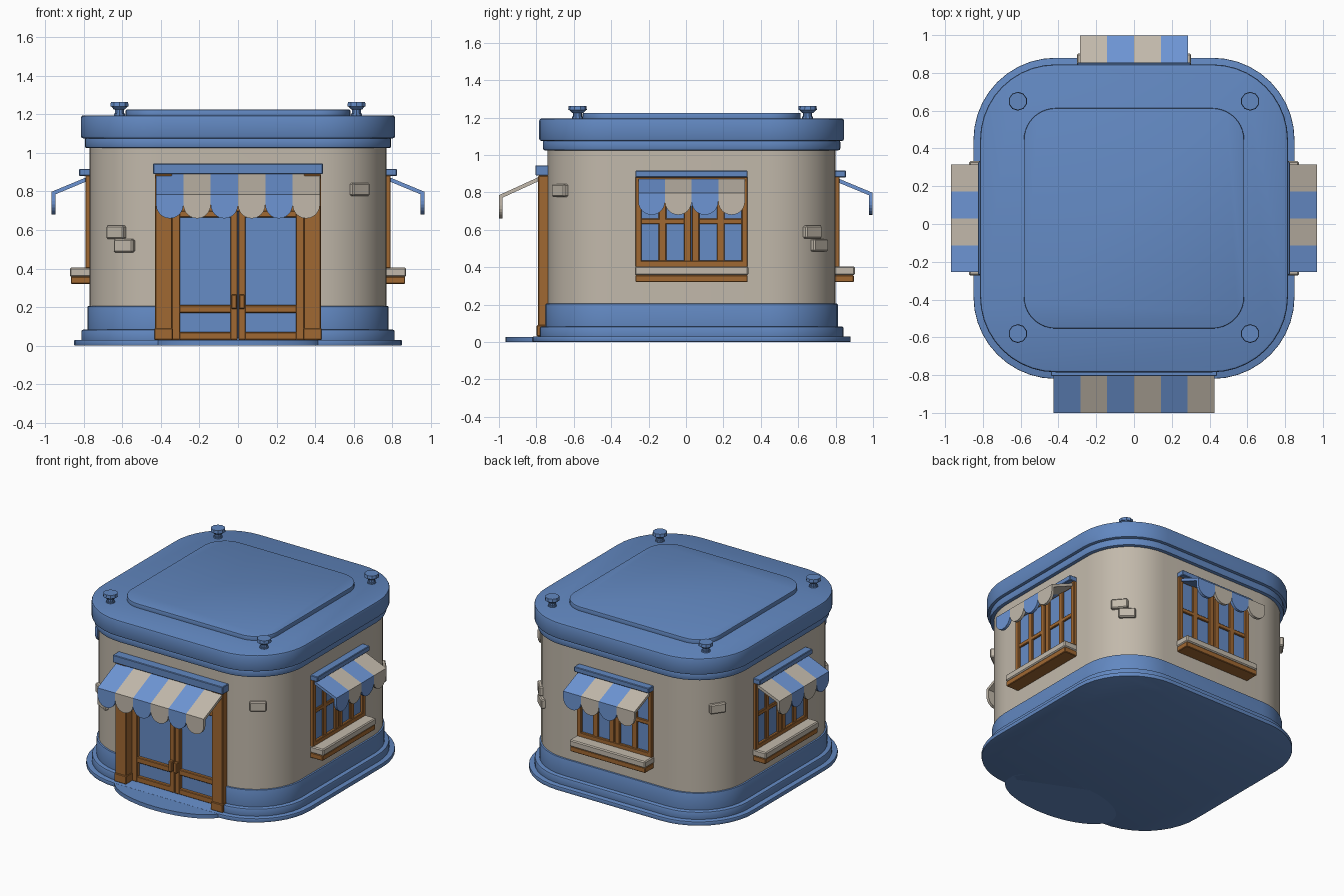
import bpy, bmesh, math
from mathutils import Matrix, Vector

if "Cube" in bpy.data.objects:
    bpy.data.objects.remove(bpy.data.objects["Cube"])


def srgb(r, g, b):
    return tuple((c / 255 / 12.92) if c < 11 else ((c / 255 + 0.055) / 1.055) ** 2.4 for c in (r, g, b)) + (1,)


def material(name, rgb):
    m = bpy.data.materials.new(name)
    m.diffuse_color = srgb(*rgb)
    m.use_nodes = True
    m.node_tree.nodes["Principled BSDF"].inputs["Base Color"].default_value = m.diffuse_color
    return m


BLUE = material("blue trim", (98, 136, 193))
STRIPE = material("awning blue", (109, 149, 212))
CREAM = material("cream plaster", (194, 185, 171))
WOOD = material("brown wood", (160, 104, 50))
GLASS = material("blue glass", (102, 140, 198))
CY = 0.03                      # centre of the building in y
smooth = []


def finish(name, bm, mats, M=Matrix(), bevel=0, segs=1, is_smooth=False):
    bmesh.ops.recalc_face_normals(bm, faces=bm.faces)
    if bevel:
        edges = [e for e in bm.edges if e.calc_face_angle(0) > 0.9]
        bmesh.ops.bevel(bm, geom=edges, offset=bevel, segments=segs, affect='EDGES', profile=0.5)
    me = bpy.data.meshes.new(name)
    bm.to_mesh(me)
    bm.free()
    ob = bpy.data.objects.new(name, me)
    for m in mats:
        me.materials.append(m)
    ob.matrix_world = M
    bpy.context.collection.objects.link(ob)
    if is_smooth:
        smooth.append(ob)
    return ob


def boxes(name, specs, mat, M=Matrix(), bevel=0.004):
    """Each spec: x0, x1, y0, y1, z0, z1."""
    bm = bmesh.new()
    for x0, x1, y0, y1, z0, z1 in specs:
        T = Matrix.Translation(((x0 + x1) / 2, (y0 + y1) / 2, (z0 + z1) / 2))
        bmesh.ops.create_cube(bm, size=1, matrix=T @ Matrix.Diagonal((x1 - x0, y1 - y0, z1 - z0, 1)))
    return finish(name, bm, [mat], M, bevel)


def slab(name, half, z0, z1, mat, bevel=0.01):
    """Rounded square prism; all slabs share the same corner centres."""
    c, n = 0.415, 10
    r = half - c
    bm = bmesh.new()
    ring = []
    for q, (sx, sy) in enumerate([(1, 1), (-1, 1), (-1, -1), (1, -1)]):
        for i in range(n + 1):
            a = math.pi / 2 * (q + i / n)
            ring.append(bm.verts.new((sx * c + r * math.cos(a), CY + sy * c + r * math.sin(a), z0)))
    f = bm.faces.new(ring)
    ext = bmesh.ops.extrude_face_region(bm, geom=[f])
    bmesh.ops.translate(bm, vec=(0, 0, z1 - z0), verts=[v for v in ext['geom'] if isinstance(v, bmesh.types.BMVert)])
    return finish(name, bm, [mat], bevel=bevel, segs=2, is_smooth=True)


def disc(bm, r, z0, z1, sides, r2=None, M=Matrix()):
    bmesh.ops.create_cone(bm, cap_ends=True, segments=sides, radius1=r, radius2=r2 or r, depth=z1 - z0,
                          matrix=M @ Matrix.Translation((0, 0, (z0 + z1) / 2)))


def awning(name, n, half, top, tip, bottom, first, M):
    """Striped sheet sloping out from the wall, then a scalloped valance."""
    bm = bmesh.new()
    w = 2 * half / n
    for i in range(n):
        x0, x1 = -half + i * w, -half + (i + 1) * w
        xm, r = (x0 + x1) / 2, w / 2
        a = bm.verts.new((x0, *top))
        b = bm.verts.new((x0, *tip))
        c = bm.verts.new((x1, *tip))
        d = bm.verts.new((x1, *top))
        arc = [bm.verts.new((xm - r * math.cos(math.pi * k / 12), tip[0],
                             bottom + r - r * math.sin(math.pi * k / 12))) for k in range(13)]
        for f in (bm.faces.new((a, b, c, d)), bm.faces.new([b] + arc + [c])):
            f.material_index = (i + first) % 2
    ob = finish(name, bm, [STRIPE, CREAM], M)
    # make every stripe face outwards before thickening
    for p in ob.data.polygons:
        if p.normal.y > 0:
            p.flip()
    s = ob.modifiers.new("thickness", 'SOLIDIFY')
    s.thickness, s.offset, s.use_even_offset = 0.02, -1, True


def wall_frame(x, y, deg):
    return Matrix.Translation((x, y, 0)) @ Matrix.Rotation(math.radians(deg), 4, 'Z')


# Building shell
slab("ground_slab", 0.85, 0, 0.03, BLUE, 0.005)
shell = [slab("plinth_step", 0.813, 0.01, 0.083, BLUE),
         slab("plinth", 0.782, 0.015, 0.205, BLUE, 0.006),
         slab("wall", 0.77, 0.02, 1.05, CREAM, 0)]
slab("lower_cornice", 0.795, 1.025, 1.08, BLUE)
slab("roof_cornice", 0.815, 1.075, 1.195, BLUE, 0.012)
slab("roof_panel", 0.583, 1.18, 1.225, BLUE, 0.006)

# Recess for the door
cutter = boxes("door_cutter", [(-0.345, 0.345, -1.2, -0.67, 0.005, 0.76)], WOOD, bevel=0)
cutter.hide_render = True
cutter.hide_viewport = False
cutter.display_type = 'WIRE'
for ob in shell:
    m = ob.modifiers.new("door recess", 'BOOLEAN')
    m.operation, m.object, m.solver = 'DIFFERENCE', cutter, 'EXACT'

# Entrance apron
bm = bmesh.new()
disc(bm, 1, 0, 0.028, 48, M=Matrix.Translation((0, -0.75, 0)) @ Matrix.Diagonal((0.44, 0.216, 1, 1)))
finish("entrance_apron", bm, [BLUE], is_smooth=True)

# Roof finials
for i, (sx, sy) in enumerate([(1, 1), (-1, 1), (-1, -1), (1, -1)]):
    bm = bmesh.new()
    T = Matrix.Translation((sx * 0.615, 0.035 + sy * 0.615, 0))
    disc(bm, 0.03, 1.185, 1.205, 10, M=T)
    disc(bm, 0.024, 1.185, 1.24, 10, M=T)
    disc(bm, 0.03, 1.225, 1.24, 10, 0.045, M=T)
    disc(bm, 0.05, 1.24, 1.263, 10, 0.047, M=T)
    finish(f"roof_finial_{i + 1}", bm, [BLUE], is_smooth=True)

# Door front
F = wall_frame(0, -0.74, 0)
posts, leaf, handles = [], [], []


def side(s, x0, x1, *rest):
    return (min(s * x0, s * x1), max(s * x0, s * x1), *rest)


for s in (-1, 1):
    posts += [side(s, 0.342, 0.43, -0.05, 0.06, 0.03, 0.89),
              side(s, 0.338, 0.434, -0.058, 0.05, 0.03, 0.09)]
    leaf += [side(s, 0.002, 0.04, 0.015, 0.06, 0.03, 0.75),
             side(s, 0.30, 0.345, 0.015, 0.06, 0.03, 0.75)]
    leaf += [side(s, 0.035, 0.305, 0.017, 0.06, z0, z1)
             for z0, z1 in ((0.03, 0.07), (0.17, 0.21), (0.665, 0.75))]
    handles += [side(s, 0.006, 0.034, -0.012, 0.02, 0.19, 0.265)]
boxes("door_posts", posts, WOOD, F)
boxes("door_lintel", [(-0.345, 0.345, -0.035, 0.06, 0.695, 0.89)], WOOD, F)
boxes("door_leaves", leaf, WOOD, F)
boxes("door_handles", handles, WOOD, F)
boxes("door_glass", [(-0.33, 0.33, 0.04, 0.048, 0.04, 0.74)], GLASS, F, 0)
boxes("door_header", [(-0.44, 0.44, -0.065, 0.02, 0.89, 0.945)], BLUE, F)
awning("door_awning", 6, 0.425, (-0.03, 0.89), (-0.26, 0.785), 0.66, 0, F)

# Three matching windows
for label, first, W in (("right", 0, wall_frame(0.77, CY, 90)),
                        ("back", 0, wall_frame(0, 0.80, 180)),
                        ("left", 1, wall_frame(-0.77, CY, -90))):
    bars = [(-0.3, 0.3, -0.022, 0.02, 0.40, 0.435), (-0.3, 0.3, -0.022, 0.02, 0.855, 0.885)]
    for s in (-1, 1):
        bars += [side(s, 0.267, 0.3, -0.022, 0.02, 0.40, 0.885),
                 side(s, 0.002, 0.042, -0.020, 0.02, 0.41, 0.88),
                 side(s, 0.135, 0.177, -0.015, 0.02, 0.41, 0.88),
                 side(s, 0.03, 0.28, -0.015, 0.02, 0.63, 0.66)]
    boxes(f"{label}_window_frame", bars, WOOD, W)
    boxes(f"{label}_window_glass", [(-0.29, 0.29, -0.004, 0.003, 0.41, 0.88)], GLASS, W, 0)
    boxes(f"{label}_window_header", [(-0.3, 0.3, -0.055, 0.01, 0.88, 0.917)], BLUE, W)
    boxes(f"{label}_window_sill", [(-0.303, 0.303, -0.103, 0.01, 0.357, 0.405)], CREAM, W, 0.007)
    boxes(f"{label}_sill_support", [(-0.3, 0.3, -0.097, 0.01, 0.32, 0.358)], WOOD, W)
    awning(f"{label}_window_awning", 4, 0.285, (-0.02, 0.872), (-0.198, 0.798), 0.68, first, W)

# Exposed bricks on the rounded corners
for i, (deg, z) in enumerate([(307, 0.81), (145, 0.81), (233, 0.588), (241, 0.518), (40, 0.588), (48, 0.518)]):
    a = math.radians(deg)
    cx, cy = math.copysign(0.415, math.cos(a)), CY + math.copysign(0.415, math.sin(a))
    M = wall_frame(cx + 0.355 * math.cos(a), cy + 0.355 * math.sin(a), deg + 90)
    boxes(f"corner_brick_{i + 1}", [(-0.056, 0.056, -0.022, 0.03, z - 0.034, z + 0.034)], CREAM, M, 0.007)

# Smooth shading on the round parts
bpy.ops.object.select_all(action='DESELECT')
for ob in smooth:
    ob.select_set(True)
bpy.context.view_layer.objects.active = smooth[0]
bpy.ops.object.shade_smooth_by_angle(angle=math.radians(30))
